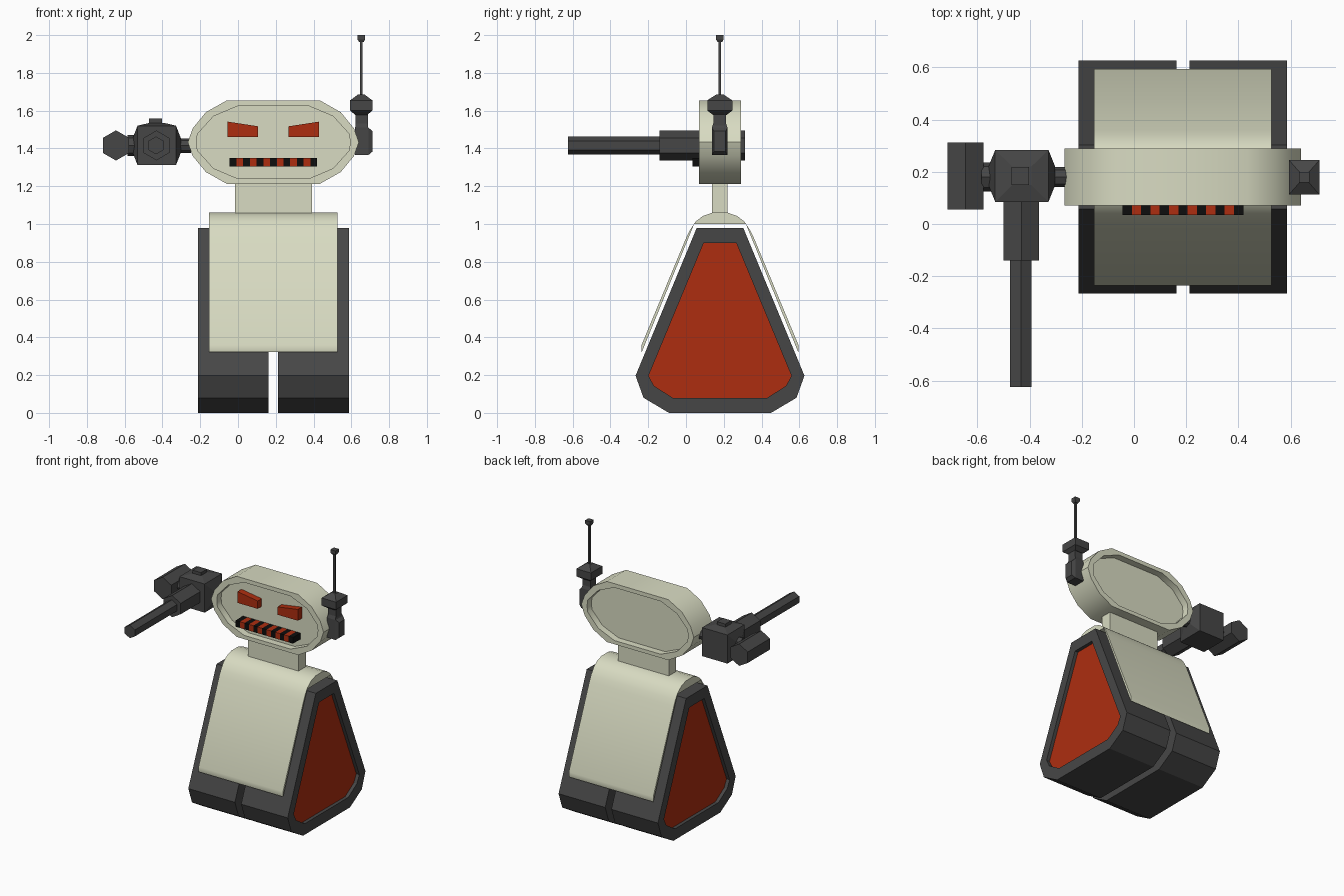
import bpy, bmesh, math
from mathutils import Vector

if "Cube" in bpy.data.objects:
    bpy.data.objects.remove(bpy.data.objects["Cube"])


def material(name, rgb):
    m = bpy.data.materials.new(name)
    m.diffuse_color = (*rgb, 1)
    m.use_nodes = True
    m.node_tree.nodes["Principled BSDF"].inputs["Base Color"].default_value = m.diffuse_color
    return m


CREAM = material("cream", (0.69, 0.71, 0.54))
DARK = material("dark grey", (0.062, 0.062, 0.062))
RED = material("rust red", (0.42, 0.027, 0.005))
BLACK = material("black", (0.004, 0.004, 0.004))
CX, CY = 0.187, 0.18          # centre planes of the body


def finish(name, bm, mats, smooth=False):
    bmesh.ops.recalc_face_normals(bm, faces=bm.faces)
    me = bpy.data.meshes.new(name)
    bm.to_mesh(me)
    bm.free()
    for m in mats:
        me.materials.append(m)
    ob = bpy.data.objects.new(name, me)
    bpy.context.collection.objects.link(ob)
    if smooth:
        bpy.context.view_layer.objects.active = ob
        ob.select_set(True)
        bpy.ops.object.shade_smooth_by_angle(angle=math.radians(38))
        ob.select_set(False)
    return ob


def loft(name, axis, loops, mats, smooth=False, end_mat=0):
    """Join 2D loops [(points, position along axis)], capped at both ends."""
    bm = bmesh.new()
    rings = []
    for pts, d in loops:
        co = {"x": lambda p: (d, p[0], p[1]), "y": lambda p: (p[0], d, p[1]),
              "z": lambda p: (p[0], p[1], d)}[axis]
        rings.append([bm.verts.new(co(p)) for p in pts])
    n = len(rings[0])
    for a, b in zip(rings, rings[1:]):
        for i in range(n):
            j = (i + 1) % n
            bm.faces.new((a[i], a[j], b[j], b[i]))
    bm.faces.new(rings[0])
    bm.faces.new(rings[-1]).material_index = end_mat
    return finish(name, bm, mats, smooth)


def mirrored(half, c):
    """Close a half outline by reflecting it about the first coordinate = c."""
    return half + [(2 * c - a, b) for a, b in reversed(half)]


def rect(a0, a1, b0, b1):
    return [(a0, b0), (a1, b0), (a1, b1), (a0, b1)]


def box(name, x, y, z, mat):
    return loft(name, "z", [(rect(*x, *y), z[0]), (rect(*x, *y), z[1])], [mat])


def ngon(cx, cz, r, n=6):
    return [(cx + r * math.sin(2 * math.pi * i / n), cz + r * math.cos(2 * math.pi * i / n))
            for i in range(n)]


def faceted_box(name, x, y, z, pushes, mat):
    """Box whose chosen faces bulge into shallow frustums: {direction: (depth, scale)}."""
    bm = bmesh.new()
    bmesh.ops.create_cube(bm, size=1)
    for v in bm.verts:
        v.co = Vector((a + (b - a) * (c + 0.5) for (a, b), c in zip((x, y, z), v.co)))
    bm.normal_update()
    for f in list(bm.faces):
        nrm = f.normal.copy()
        for d, (depth, scale) in pushes.items():
            if nrm.dot(Vector(d)) > 0.9:
                new = bmesh.ops.extrude_discrete_faces(bm, faces=[f])["faces"][0]
                c = new.calc_center_median()
                for v in new.verts:
                    v.co = c + (v.co - c) * scale + nrm * depth
    return finish(name, bm, [mat])


# Treads with recessed red side panels
tread = mirrored([(-0.09, 0), (-0.225, 0.08), (-0.267, 0.197), (0.057, 0.98)], CY)
panel = mirrored([(-0.07, 0.08), (-0.17, 0.143), (-0.198, 0.197), (0.094, 0.90)], CY)
for side, s in (("left", -1), ("right", 1)):
    loft(side + "_tread", "x",
         [(tread, CX + s * 0.025), (tread, CX + s * 0.40), (panel, CX + s * 0.40),
          (panel, CX + s * 0.375)], [DARK, RED], end_mat=1)

# Body cover: thin bent sheet over the treads
outer = [(-0.235, 0.325), (-0.235, 0.36), (0.0, 0.925), (0.02, 0.967), (0.05, 1.012),
         (0.09, 1.043), (0.14, 1.06)]
outer = mirrored(outer, CY)
inner = [(0.317, 1.0), (0.043, 1.0)]
cover = outer + [(0.594, 0.322)] + inner + [(-0.234, 0.322)]
loft("body_cover", "x", [(cover, -0.153), (cover, 0.527)], [CREAM], True)

# Neck
box("neck", (-0.016, 0.392), (0.137, 0.22), (1.03, 1.23), CREAM)

# Head: rounded ring with recessed front and back plates
rim = mirrored([(-0.06, 1.213), (-0.17, 1.275), (-0.24, 1.36), (-0.266, 1.433),
                (-0.24, 1.506), (-0.17, 1.592), (-0.06, 1.654)], CX)
plate = mirrored([(0.0, 1.24), (-0.13, 1.295), (-0.215, 1.39), (-0.22, 1.433),
                  (-0.215, 1.476), (-0.13, 1.57), (0.0, 1.625)], CX)
loft("head", "y", [(plate, 0.12), (plate, 0.07), (rim, 0.07), (rim, 0.29),
                   (plate, 0.29), (plate, 0.24)], [CREAM], True)

# Slanted eyes
for side, s in (("left", -1), ("right", 1)):
    eye = [(CX + s * a, z) for a, z in ((0.08, 1.46), (0.243, 1.46), (0.243, 1.542), (0.08, 1.517))]
    loft(side + "_eye", "y", [(eye, 0.074), (eye, 0.122)], [RED])

# Striped mouth
w = 0.463 / 13
for i in range(13):
    x0 = -0.044 + i * w
    box(f"mouth_bar_{i + 1}", (x0, x0 + w), (0.035, 0.122), (1.305, 1.35), RED if i % 2 else BLACK)

# Antenna side: ear, stem, nut, rod and tip
faceted_box("ear_block", (0.62, 0.69), (0.137, 0.22), (1.365, 1.51),
            {(1, 0, 0): (0.022, 0.75), (0, 0, 1): (0.03, 0.75)}, DARK)
box("ear_stem", (0.622, 0.687), (0.145, 0.212), (1.48, 1.60), DARK)
faceted_box("antenna_nut", (0.594, 0.711), (0.113, 0.245), (1.60, 1.655),
            {(0, 0, 1): (0.03, 0.3), (0, 0, -1): (0.022, 0.55)}, DARK)
box("antenna_rod", (0.646, 0.660), (0.172, 0.186), (1.67, 1.98), DARK)
faceted_box("antenna_tip", (0.633, 0.673), (0.159, 0.199), (1.977, 2.0),
            {(0, 0, -1): (0.014, 0.6)}, DARK)

# Gun arm: faceted joint block and connectors
bulge = (0.025, 0.38)
faceted_box("arm_block", (-0.532, -0.328), (0.085, 0.284), (1.312, 1.52),
            {(1, 0, 0): bulge, (-1, 0, 0): bulge, (0, 0, 1): (0.016, 0.36)}, DARK)
box("arm_top_button", (-0.47, -0.403), (0.15, 0.219), (1.52, 1.558), DARK)
joint = ngon(CY, 1.415, 0.038, 8)
loft("arm_shoulder", "x", [(joint, -0.32), (joint, -0.25)], [DARK])
joint = ngon(CY, 1.415, 0.056, 8)
loft("arm_link", "x", [(joint, -0.585), (joint, -0.53)], [DARK])

# Six-sided barrel, housing and counterweight, all along y
for name, cx, r, y0, y1 in (("gun_barrel", -0.434, 0.047, -0.625, -0.12),
                            ("gun_housing", -0.432, 0.079, -0.14, 0.10),
                            ("arm_counterweight", -0.646, 0.08, 0.056, 0.312)):
    hexa = ngon(cx, 1.416, r)
    loft(name, "y", [(hexa, y0), (hexa, y1)], [DARK])
